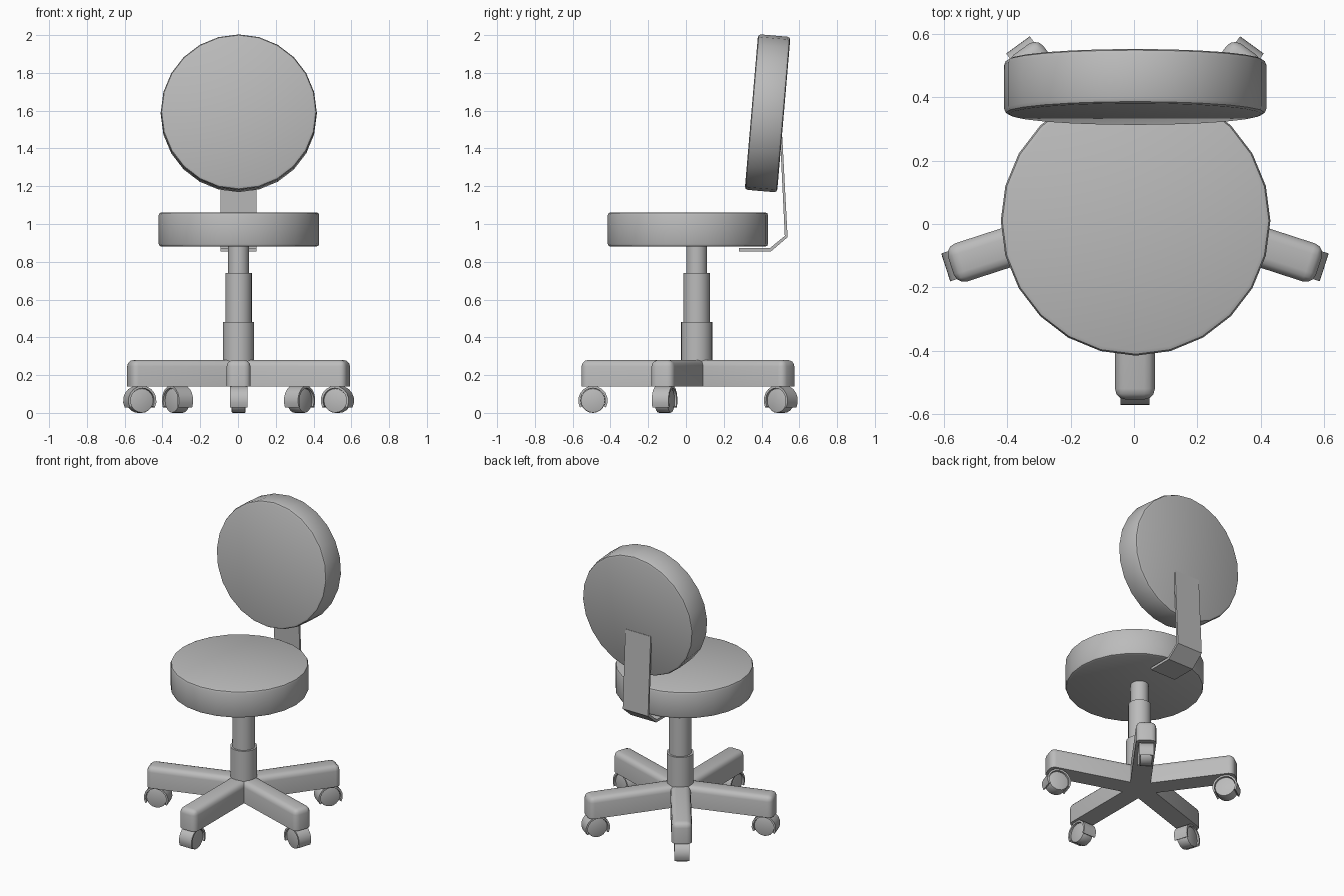
import bpy, bmesh, math
from mathutils import Matrix, Vector

old = bpy.data.objects.get("Cube")
if old:
    bpy.data.objects.remove(old, do_unlink=True)

mat = bpy.data.materials.new("mid grey")
mat.use_nodes = True
GREY = (0.5, 0.5, 0.5, 1)
mat.diffuse_color = GREY
mat.node_tree.nodes["Principled BSDF"].inputs["Base Color"].default_value = GREY

X, BASE_Y = 0.003, 0.057   # axis of the column and base


def finish(name, bm, matrix=Matrix(), angle=35):
    bmesh.ops.recalc_face_normals(bm, faces=bm.faces)
    mesh = bpy.data.meshes.new(name)
    bm.to_mesh(mesh)
    bm.free()
    mesh.materials.append(mat)
    obj = bpy.data.objects.new(name, mesh)
    bpy.context.collection.objects.link(obj)
    obj.matrix_world = matrix
    bpy.ops.object.select_all(action='DESELECT')
    obj.select_set(True)
    bpy.context.view_layer.objects.active = obj
    bpy.ops.object.shade_smooth_by_angle(angle=math.radians(angle))
    return obj


def disc(name, radius, depth, matrix, sides=24, bevel=0.0):
    bm = bmesh.new()
    bmesh.ops.create_cone(bm, cap_ends=True, segments=sides, radius1=radius,
                          radius2=radius, depth=depth)
    if bevel:
        rims = [e for e in bm.edges
                if abs(e.verts[0].co.z - e.verts[1].co.z) < 1e-5]
        bmesh.ops.bevel(bm, geom=rims, offset=bevel, segments=2,
                        profile=0.5, affect='EDGES')
    return finish(name, bm, matrix)


def strip(name, outline, width, matrix):
    """Extrude a closed (y, z) outline along x."""
    bm = bmesh.new()
    face = bm.faces.new([bm.verts.new((-width / 2, y, z)) for y, z in outline])
    out = bmesh.ops.extrude_face_region(bm, geom=[face])
    moved = [v for v in out["geom"] if isinstance(v, bmesh.types.BMVert)]
    bmesh.ops.translate(bm, verts=moved, vec=(width, 0, 0))
    return finish(name, bm, matrix)


def at(x, y, z):
    return Matrix.Translation((x, y, z))


# Cushions
disc("seat", 0.425, 0.182, at(0.005, 0.01, 0.971), 24, 0.016)
tilt = Matrix.Rotation(math.radians(90 - 4.9), 4, 'X')
disc("backrest", 0.413, 0.172, at(0.004, 0.432, 1.586) @ tilt, 24, 0.016)

# Bent metal strip joining seat and backrest
strip("back_bracket",
      [(0.28, 0.855), (0.45, 0.855), (0.538, 0.93), (0.51, 1.46),
       (0.498, 1.46), (0.523, 0.937), (0.444, 0.872), (0.28, 0.872)],
      0.19, at(X, 0, 0))

# Telescopic column
for name, radius, low, high in (("column_base", 0.083, 0.15, 0.48),
                                ("column_middle", 0.07, 0.47, 0.74),
                                ("column_top", 0.055, 0.73, 0.89)):
    disc(name, radius, high - low, at(X, BASE_Y, (low + high) / 2), 24)

# Five-armed base with casters; each arm points along local -y
ARM, HALF, LOW, HIGH = 0.61, 0.063, 0.14, 0.28
for i in range(5):
    turn = at(X, BASE_Y, 0) @ Matrix.Rotation(math.tau * i / 5, 4, 'Z')

    bm = bmesh.new()
    bmesh.ops.create_cube(bm, size=1)
    bmesh.ops.scale(bm, vec=(2 * HALF, ARM, HIGH - LOW), verts=bm.verts)
    bmesh.ops.translate(bm, vec=(0, -ARM / 2, (LOW + HIGH) / 2), verts=bm.verts)
    mid = lambda e: (e.verts[0].co + e.verts[1].co) / 2
    soft = [e for e in bm.edges
            if mid(e).z > LOW + 0.01 and mid(e).y < -0.01]
    bmesh.ops.bevel(bm, geom=soft, offset=0.034, segments=3,
                    profile=0.5, affect='EDGES')
    finish(f"base_arm_{i + 1}", bm, turn, 50)

    hub = turn @ at(0, -0.55, 0.065)
    disc(f"caster_stem_{i + 1}", 0.026, 0.05, hub @ at(0, 0, 0.07), 12)
    disc(f"caster_wheel_{i + 1}", 0.065, 0.074,
         hub @ Matrix.Rotation(math.pi / 2, 4, 'Y'), 20, 0.006)

    # Curved guard over the wheel
    angles = [math.radians(-28 + 236 * k / 12) for k in range(13)]
    arc = [(0.078 * math.cos(a), 0.078 * math.sin(a)) for a in angles]
    arc += [(0.066 * math.cos(a), 0.066 * math.sin(a)) for a in reversed(angles)]
    strip(f"caster_guard_{i + 1}", arc, 0.092, hub)
